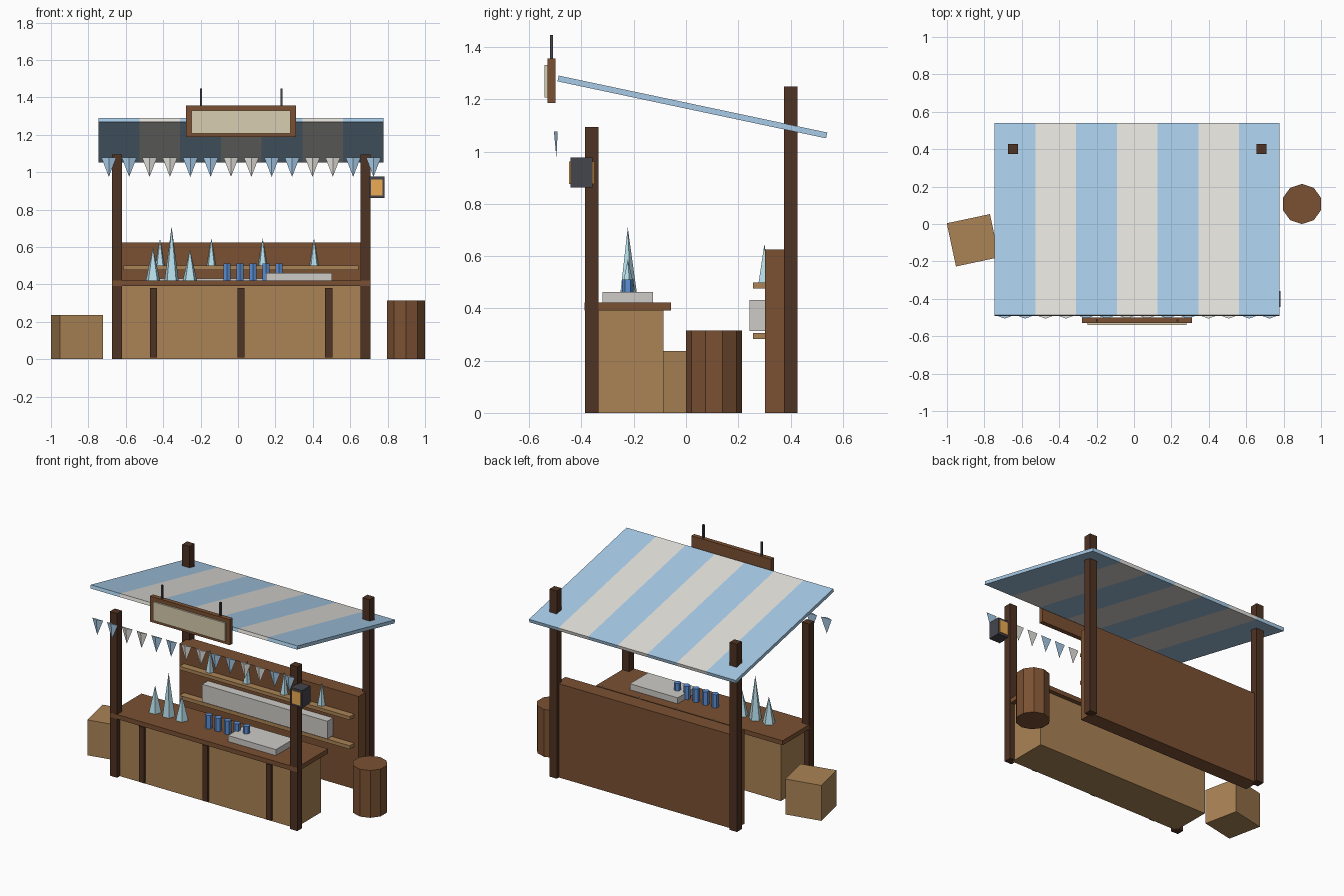
import bpy, bmesh
from math import radians
from mathutils import Matrix

if "Cube" in bpy.data.objects:
    bpy.data.objects.remove(bpy.data.objects["Cube"])

CX = 0.017  # stall centre line in x


def mat(name, r, g, b):
    m = bpy.data.materials.new(name)
    m.diffuse_color = [(c / 255) ** 2.2 for c in (r, g, b)] + [1]
    m.use_nodes = True
    m.node_tree.nodes["Principled BSDF"].inputs["Base Color"].default_value = m.diffuse_color
    return m


DARK = mat("dark_wood", 80, 54, 40)
MID = mat("brown_wood", 122, 82, 54)
LIGHT = mat("light_wood", 168, 130, 86)
BLUE = mat("blue_cloth", 166, 202, 230)
WHITE = mat("white_cloth", 226, 224, 218)
PAPER = mat("parchment", 214, 204, 174)
STONE = mat("pale_stone", 204, 202, 198)
ICE = mat("ice", 182, 222, 234)
CUP = mat("blue_glass", 92, 142, 212)
IRON = mat("iron", 70, 70, 78)
GLOW = mat("lantern_glow", 236, 170, 84)


def finish(bm, name, *mats):
    bmesh.ops.recalc_face_normals(bm, faces=bm.faces)
    me = bpy.data.meshes.new(name)
    bm.to_mesh(me)
    bm.free()
    for m in mats:
        me.materials.append(m)
    ob = bpy.data.objects.new(name, me)
    bpy.context.collection.objects.link(ob)
    return ob


def box(name, m, x, y, z):
    """Box from (min, max) ranges, with its origin in the middle."""
    bm = bmesh.new()
    size = [r[1] - r[0] for r in (x, y, z)]
    bmesh.ops.create_cube(bm, size=1, matrix=Matrix.Diagonal((*size, 1)))
    ob = finish(bm, name, m)
    ob.location = [(r[0] + r[1]) / 2 for r in (x, y, z)]
    return ob


def cone(name, m, sides, r1, r2, x, y, z0, z1):
    """Upright cone or prism standing between z0 and z1."""
    bm = bmesh.new()
    bmesh.ops.create_cone(bm, cap_ends=True, segments=sides, radius1=r1,
                          radius2=r2, depth=z1 - z0)
    if 0 in (r1, r2):
        bmesh.ops.remove_doubles(bm, verts=bm.verts, dist=1e-5)
    # turn so that one corner points to +y
    bmesh.ops.rotate(bm, verts=bm.verts, matrix=Matrix.Rotation(
        radians(90) - first_angle(bm), 3, 'Z'))
    ob = finish(bm, name, m)
    ob.location = (x, y, (z0 + z1) / 2)
    return ob


def first_angle(bm):
    from math import atan2
    v = max(bm.verts, key=lambda v: v.co.xy.length)
    return atan2(v.co.y, v.co.x)


def wide(half):
    return CX - half, CX + half


# corner posts
for side, s in (("left", -1), ("right", 1)):
    xc = CX + s * 0.664
    xr = (xc - 0.027, xc + 0.027)
    box(f"front_post_{side}", DARK, xr, (-0.387, -0.335), (0, 1.094))
    box(f"back_post_{side}", DARK, xr, (0.375, 0.427), (0, 1.25))

# counter with battens
box("counter_body", LIGHT, wide(0.655), (-0.358, -0.087), (0, 0.392))
box("counter_top", MID, wide(0.688), (-0.388, -0.058), (0.392, 0.422))
for i in (-1, 0, 1):
    xc = CX + i * 0.468
    box(f"counter_batten_{i + 2}", DARK, (xc - 0.019, xc + 0.019),
        (-0.373, -0.35), (0.008, 0.38))

# back wall, shelves and shelf block
box("back_wall", MID, wide(0.66), (0.303, 0.405), (0, 0.625))
box("upper_shelf", LIGHT, wide(0.628), (0.256, 0.31), (0.477, 0.5))
box("lower_shelf", LIGHT, wide(0.628), (0.256, 0.31), (0.282, 0.306))
box("shelf_block", STONE, (-0.435, 0.488), (0.244, 0.31), (0.314, 0.432))

# striped sloping canopy
bm = bmesh.new()
profile = [(-0.487, 1.291), (0.541, 1.073), (0.536, 1.051), (-0.492, 1.269)]
x0, step = CX - 0.762, 1.524 / 7
rings = [[bm.verts.new((x0 + i * step, y, z)) for y, z in profile] for i in range(8)]
for i, (a, b) in enumerate(zip(rings, rings[1:])):
    for k in range(4):
        j = (k + 1) % 4
        bm.faces.new((a[k], a[j], b[j], b[k])).material_index = i % 2
bm.faces.new(rings[0])
bm.faces.new(rings[-1])
finish(bm, "canopy", BLUE, WHITE)

# bunting flags, two per stripe: flat back, ridge at the front
for i in range(14):
    flag = cone(f"bunting_flag_{i + 1}", (BLUE, WHITE)[i // 2 % 2], 3, 0, 0.046,
                x0 + (i + 0.5) * step / 2, -0.496, 0.975, 1.078)
    flag.rotation_euler.z = radians(180)
    flag.scale.y = 0.21

# hanging sign
box("sign_board", MID, wide(0.294), (-0.53, -0.5), (1.187, 1.357))
box("sign_panel", PAPER, wide(0.265), (-0.541, -0.525), (1.207, 1.331))
for i, s in enumerate((-1, 1)):
    xc = CX + s * 0.215
    box(f"sign_rod_{i + 1}", IRON, (xc - 0.0055, xc + 0.0055),
        (-0.521, -0.51), (1.34, 1.447))

# lantern on the right front post
box("lantern_case", IRON, (0.7, 0.783), (-0.443, -0.357), (0.862, 0.977))
box("lantern_glow_panel", GLOW, (0.711, 0.773), (-0.447, -0.353), (0.876, 0.962))

# ice cones on the counter and the upper shelf
for i, (x, top) in enumerate(((-0.455, 0.597), (-0.355, 0.71), (-0.257, 0.588))):
    cone(f"counter_ice_cone_{i + 1}", ICE, 5, 0.04, 0, x, -0.223, 0.422, top)
for i in range(4):
    cone(f"shelf_ice_cone_{i + 1}", ICE, 5, 0.027, 0, -0.417 + i * 0.2745, 0.3, 0.5, 0.646)

# cups and serving slab
for i in range(5):
    cone(f"cup_{i + 1}", CUP, 6, 0.022, 0.022, -0.059 + i * 0.0695, -0.223, 0.422, 0.511)
box("serving_slab", STONE, (0.15, 0.503), (-0.319, -0.127), (0.422, 0.462))

# crate and barrel beside the stall
crate = box("crate", LIGHT, (-0.979, -0.743), (-0.205, 0.031), (0, 0.236))
crate.rotation_euler.z = radians(12)
cone("barrel", MID, 10, 0.107, 0.107, 0.898, 0.107, 0, 0.315)
